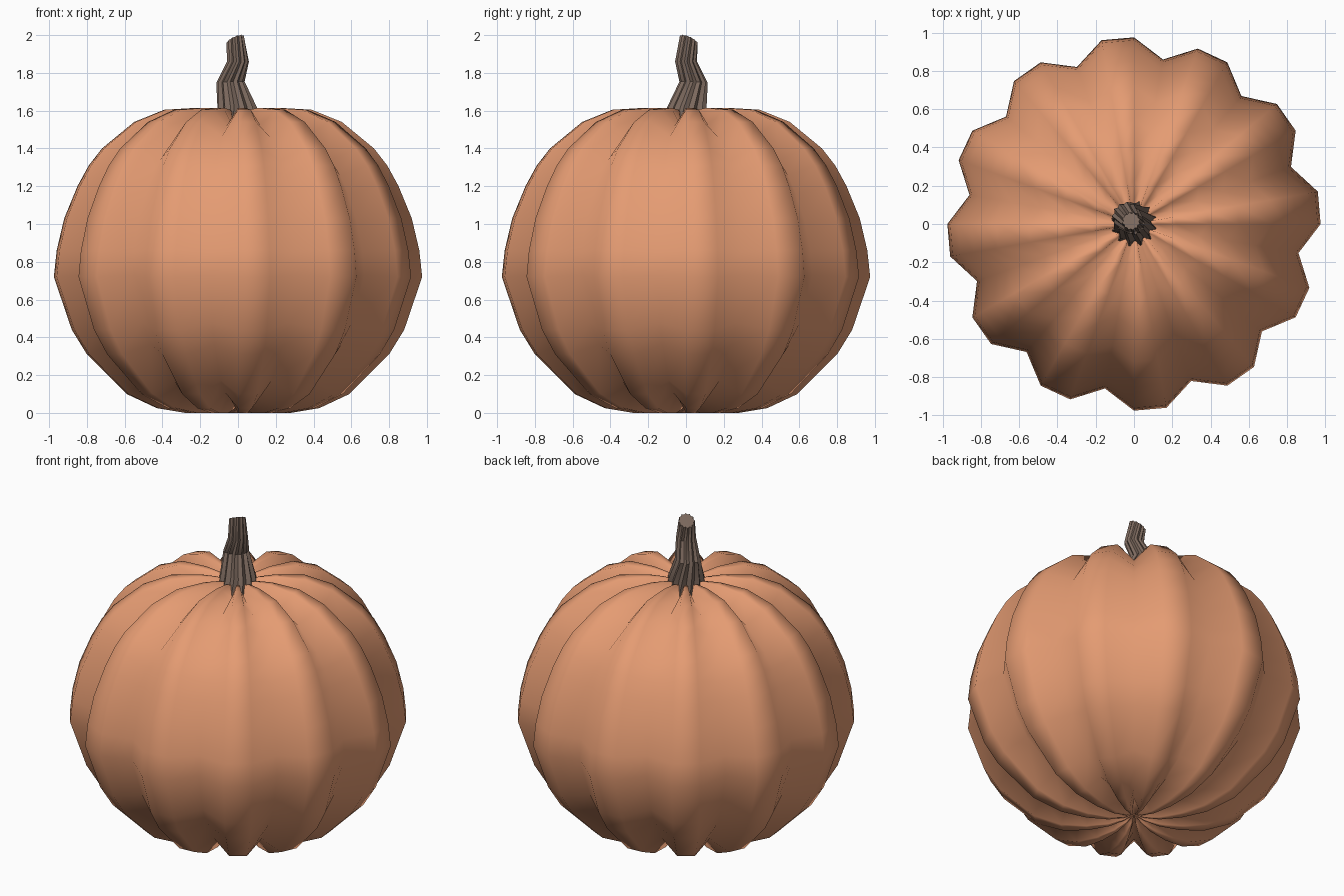
import bpy, bmesh
from math import cos, sin, radians, pi
from mathutils import Vector

if "Cube" in bpy.data.objects:
    bpy.data.objects.remove(bpy.data.objects["Cube"])


def material(name, rgb):
    m = bpy.data.materials.new(name)
    m.diffuse_color = (*rgb, 1)
    m.use_nodes = True
    m.node_tree.nodes["Principled BSDF"].inputs["Base Color"].default_value = m.diffuse_color
    return m


def skin(name, rings, bottom, top, mat):
    """Bridge closed rings of points and fan both ends to a centre point."""
    bm = bmesh.new()
    loops = [[bm.verts.new(p) for p in ring] for ring in rings]
    n = len(loops[0])
    for a, b in zip(loops, loops[1:]):
        for i in range(n):
            j = (i + 1) % n
            bm.faces.new((a[i], a[j], b[j], b[i]))
    lo, hi = bm.verts.new(bottom), bm.verts.new(top)
    for i in range(n):
        j = (i + 1) % n
        bm.faces.new((lo, loops[0][j], loops[0][i]))
        bm.faces.new((hi, loops[-1][i], loops[-1][j]))
    mesh = bpy.data.meshes.new(name)
    bm.to_mesh(mesh)
    bm.free()
    mesh.materials.append(mat)
    obj = bpy.data.objects.new(name, mesh)
    bpy.context.collection.objects.link(obj)
    return obj


# Body: 12 ribs of three columns, every third column pulled towards the centre
PROFILE = [(0.06, 0.02), (0.15, 0.0), (0.28, 0.0), (0.43, 0.025), (0.59, 0.10),
           (0.80, 0.31), (0.88, 0.44), (0.975, 0.72), (0.96, 0.86), (0.92, 1.03),
           (0.85, 1.20), (0.79, 1.31), (0.72, 1.40), (0.55, 1.54), (0.39, 1.605),
           (0.22, 1.615), (0.12, 1.605), (0.05, 1.58)]
CENTRE_Z = 0.8
rings = []
for r, z in PROFILE:
    ring = []
    for k in range(36):
        s = 0.895 if k % 3 == 2 else 1.0
        a = radians(10 * k)
        ring.append((r * s * cos(a), r * s * sin(a), CENTRE_Z + (z - CENTRE_Z) * s))
    rings.append(ring)
body = skin("pumpkin_body", rings, (0, 0, 0.05), (0, 0, 1.55),
            material("orange_skin", (0.78, 0.33, 0.17)))
body.data.shade_smooth()

# Stem: fluted, kinked along the diagonal, with a slanted cut top
LEAN = Vector((-1, 1, 0))
# height, diagonal shift, radius, slant
PATH = [(1.52, 0.0, 0.125, 0), (1.62, 0.005, 0.105, 0), (1.75, 0.04, 0.075, 0.05),
        (1.86, 0.0, 0.058, 0.0), (1.975, 0.015, 0.048, 0.4)]
rings = []
for i, (z, d, r, slant) in enumerate(PATH):
    ring = []
    for k in range(24):
        a = 2 * pi * k / 24 + 0.12 * i
        q = r * (1.0 if k % 2 else 0.84)
        x, y = q * cos(a), q * sin(a)
        ring.append(LEAN * d + Vector((x, y, z + slant * (x - y))))
    rings.append(ring)
stem = skin("stem", rings, (0, 0, 1.52), LEAN * 0.015 + Vector((0, 0, 1.978)),
            material("stem_brown", (0.2, 0.14, 0.11)))
bpy.context.view_layer.objects.active = stem
stem.select_set(True)
bpy.ops.object.shade_smooth_by_angle(angle=radians(40))
